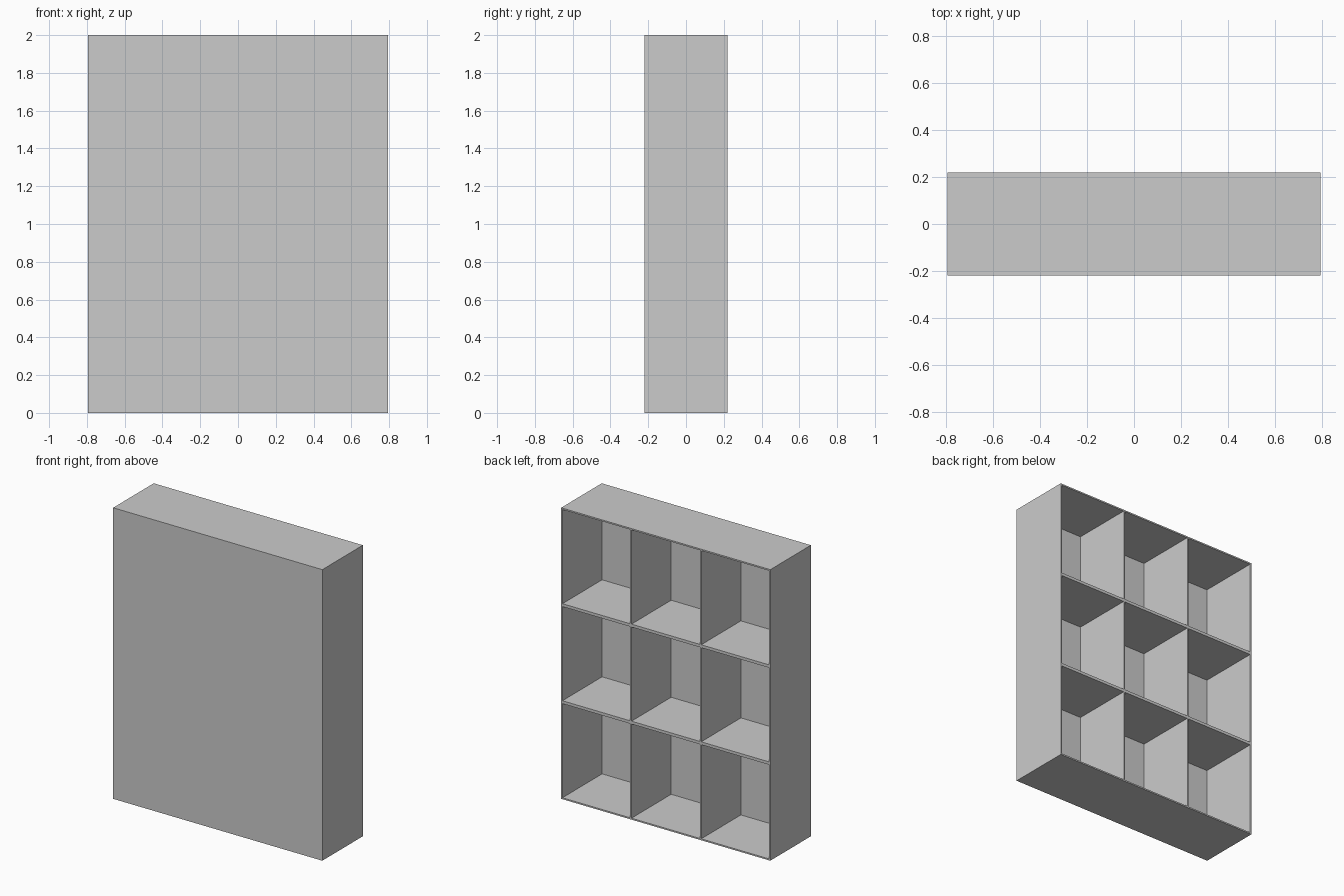
import bpy

cube = bpy.data.objects.get("Cube")
if cube:
    bpy.data.objects.remove(cube, do_unlink=True)

WIDTH, DEPTH, HEIGHT = 1.59, 0.44, 2.0
BOARD, SHELF = 0.01, 0.02
COLS, ROWS = 3, 3

grey = bpy.data.materials.new("plain grey")
grey.use_nodes = True
colour = (0.6, 0.6, 0.6, 1)
grey.diffuse_color = colour
grey.node_tree.nodes["Principled BSDF"].inputs["Base Color"].default_value = colour


def board(name, size, centre):
    """Flat board given by its full size and centre."""
    bpy.ops.mesh.primitive_cube_add(size=1, location=centre)
    ob = bpy.context.object
    ob.name = name
    ob.scale = size
    bpy.ops.object.transform_apply(location=False, rotation=False, scale=True)
    ob.data.materials.append(grey)
    return ob


# Closed panel across the front
board("front_panel", (WIDTH, BOARD, HEIGHT), (0, (BOARD - DEPTH) / 2, HEIGHT / 2))

# Outer frame, open at the back
inner_depth = DEPTH - BOARD
y = BOARD / 2
for name, sign in (("left_side", 1), ("right_side", -1)):
    board(name, (BOARD, inner_depth, HEIGHT),
          (sign * (WIDTH - BOARD) / 2, y, HEIGHT / 2))
inner_width = WIDTH - 2 * BOARD
for name, z in (("bottom_board", BOARD / 2), ("top_board", HEIGHT - BOARD / 2)):
    board(name, (inner_width, inner_depth, BOARD), (0, y, z))

# Shelves across the full inner width
for i in range(1, ROWS):
    board(f"shelf_{i}", (inner_width, inner_depth, SHELF), (0, y, HEIGHT * i / ROWS))

# Upright dividers, one piece per compartment row
for row in range(ROWS):
    low = BOARD if row == 0 else HEIGHT * row / ROWS + SHELF / 2
    high = HEIGHT - BOARD if row == ROWS - 1 else HEIGHT * (row + 1) / ROWS - SHELF / 2
    for col in range(1, COLS):
        x = WIDTH * (col / COLS - 0.5)
        board(f"divider_{row + 1}_{col}", (BOARD, inner_depth, high - low),
              (x, y, (low + high) / 2))
